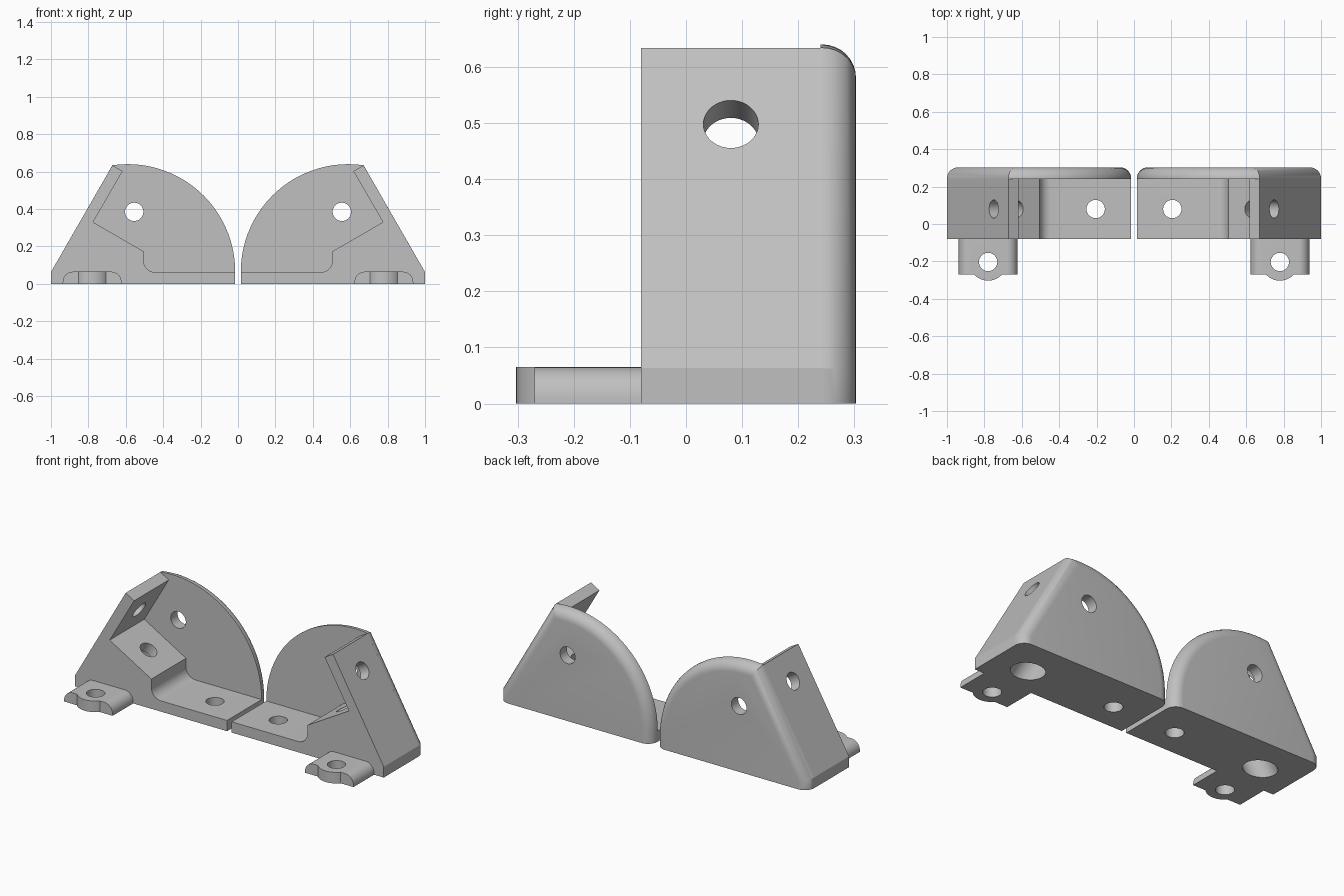
import bpy, bmesh, math
from mathutils import Vector

cube = bpy.data.objects.get("Cube")
if cube:
    bpy.data.objects.remove(cube, do_unlink=True)

metal = bpy.data.materials.new("plain_grey")
metal.use_nodes = True
GREY = (0.53, 0.53, 0.53, 1)
metal.diffuse_color = GREY
metal.node_tree.nodes["Principled BSDF"].inputs["Base Color"].default_value = GREY

FRONT, PLATE, BACK = -0.08, 0.24, 0.303   # depth of frame and back plate
T = 0.063                                 # wall thickness
HOLE = 0.049
S, C = 0.5, math.cos(math.radians(30))


def arc(cx, cz, r, a0, a1, n):
    angles = [math.radians(a0 + (a1 - a0) * i / n) for i in range(n + 1)]
    return [(cx + r * math.cos(a), cz + r * math.sin(a)) for a in angles]


def to_object(name, bm):
    bmesh.ops.recalc_face_normals(bm, faces=bm.faces[:])
    mesh = bpy.data.meshes.new(name)
    bm.to_mesh(mesh)
    bm.free()
    mesh.materials.append(metal)
    obj = bpy.data.objects.new(name, mesh)
    bpy.context.scene.collection.objects.link(obj)
    return obj


def prism(outline, y0, y1):
    """Extrude an x-z outline along y."""
    bm = bmesh.new()
    face = bm.faces.new([bm.verts.new((x, y0, z)) for x, z in outline])
    new = bmesh.ops.extrude_face_region(bm, geom=[face])["geom"]
    verts = [v for v in new if isinstance(v, bmesh.types.BMVert)]
    bmesh.ops.translate(bm, verts=verts, vec=(0, y1 - y0, 0))
    bmesh.ops.recalc_face_normals(bm, faces=bm.faces[:])
    return bm


def rod(name, start, end, r):
    """Cylinder between two points."""
    a, b = Vector(start), Vector(end)
    bm = bmesh.new()
    bmesh.ops.create_cone(bm, cap_ends=True, segments=40, radius1=r, radius2=r,
                          depth=(b - a).length)
    rot = (b - a).to_track_quat("Z", "Y").to_matrix()
    bmesh.ops.transform(bm, matrix=rot.to_4x4(), verts=bm.verts[:])
    bmesh.ops.translate(bm, vec=(a + b) / 2, verts=bm.verts[:])
    obj = to_object(name, bm)
    obj.hide_render = True
    return obj


# Frame: floor, sloped block and leaning outer wall
wall_top = Vector((0.6715, 0.634))
inner_top = wall_top - Vector((C, S)) * T
corner = (0.775, 0.33)
frame_outline = ([(0.015, 0), (1, 0), (1, T), tuple(wall_top), tuple(inner_top),
                  corner, (0.505, 0.174)]
                 + arc(0.445, T + 0.06, 0.06, 0, -90, 8) + [(0.015, T)])
bracket = to_object("left_bracket", prism(frame_outline, FRONT, PLATE))

# Back plate: curved outline, rounded back rim except along the bottom
top_angle = math.degrees(math.acos((wall_top.x - 0.59) / 0.575))
plate_outline = ([(0.015, 0), (1, 0), (1, T)]
                 + arc(0.59, 0.065, 0.575, top_angle, 180, 24))
bm = prism(plate_outline, PLATE, BACK)
rim = [e for e in bm.edges
       if all(v.co.y > BACK - 0.001 for v in e.verts)
       and max(v.co.z for v in e.verts) > 0.001]
bmesh.ops.bevel(bm, geom=rim, offset=0.06, segments=8, profile=0.5,
                affect="EDGES", clamp_overlap=False)
plate = to_object("back_plate", bm)

# Foot tab with rounded sides and a round boss
TAB_X, TAB_Y = 0.78, -0.203
tab_outline = ([(TAB_X - 0.157, 0), (TAB_X + 0.157, 0)]
               + arc(TAB_X + 0.102, T + 0.002 - 0.055, 0.055, 0, 90, 8)
               + arc(TAB_X - 0.102, T + 0.002 - 0.055, 0.055, 90, 180, 8))
tab = to_object("foot_tab", prism(tab_outline, -0.27, FRONT + 0.02))
boss = rod("tab_boss", (TAB_X, TAB_Y, 0), (TAB_X, TAB_Y, T + 0.002), 0.1)

# Screw holes
MID = 0.08
slope = Vector((0.635, MID, 0.249))
axis = Vector((-S, 0, C))
wall_mid = Vector((0.75, MID, 0.498))
across = Vector((C, 0, S)) * 0.1
holes = [
    rod("floor_hole", (0.205, MID, -0.1), (0.205, MID, 0.2), HOLE),
    rod("tab_hole", (TAB_X, TAB_Y, -0.1), (TAB_X, TAB_Y, 0.2), HOLE),
    rod("plate_hole", (0.555, 0.15, 0.385), (0.555, 0.4, 0.385), HOLE),
    rod("wall_hole", wall_mid - across, wall_mid + across, HOLE),
    rod("slope_hole", slope - axis * 0.15, slope + axis * 0.1, HOLE),
    rod("slope_pocket", slope - axis * 0.45, slope - axis * T, 0.083),
]

# Join the parts and cut the holes
for helpers, operation in (([plate, tab, boss], "UNION"), (holes, "DIFFERENCE")):
    for helper in helpers:
        mod = bracket.modifiers.new(helper.name, "BOOLEAN")
        mod.operation = operation
        mod.solver = "EXACT"
        mod.object = helper
bpy.context.view_layer.update()
depsgraph = bpy.context.evaluated_depsgraph_get()
mesh = bpy.data.meshes.new_from_object(bracket.evaluated_get(depsgraph))
bracket.modifiers.clear()
bracket.data = mesh
for helper in [plate, tab, boss] + holes:
    bpy.data.objects.remove(helper, do_unlink=True)
mesh.materials.clear()
mesh.materials.append(metal)
mesh.polygons.foreach_set("material_index", [0] * len(mesh.polygons))
mesh.shade_smooth()
mesh.set_sharp_from_angle(angle=math.radians(28))

# Mirrored second bracket
bm = bmesh.new()
bm.from_mesh(mesh)
for v in bm.verts:
    v.co.x = -v.co.x
bmesh.ops.reverse_faces(bm, faces=bm.faces[:])
twin = to_object("right_bracket", bm)
twin.data.shade_smooth()
twin.data.set_sharp_from_angle(angle=math.radians(28))
